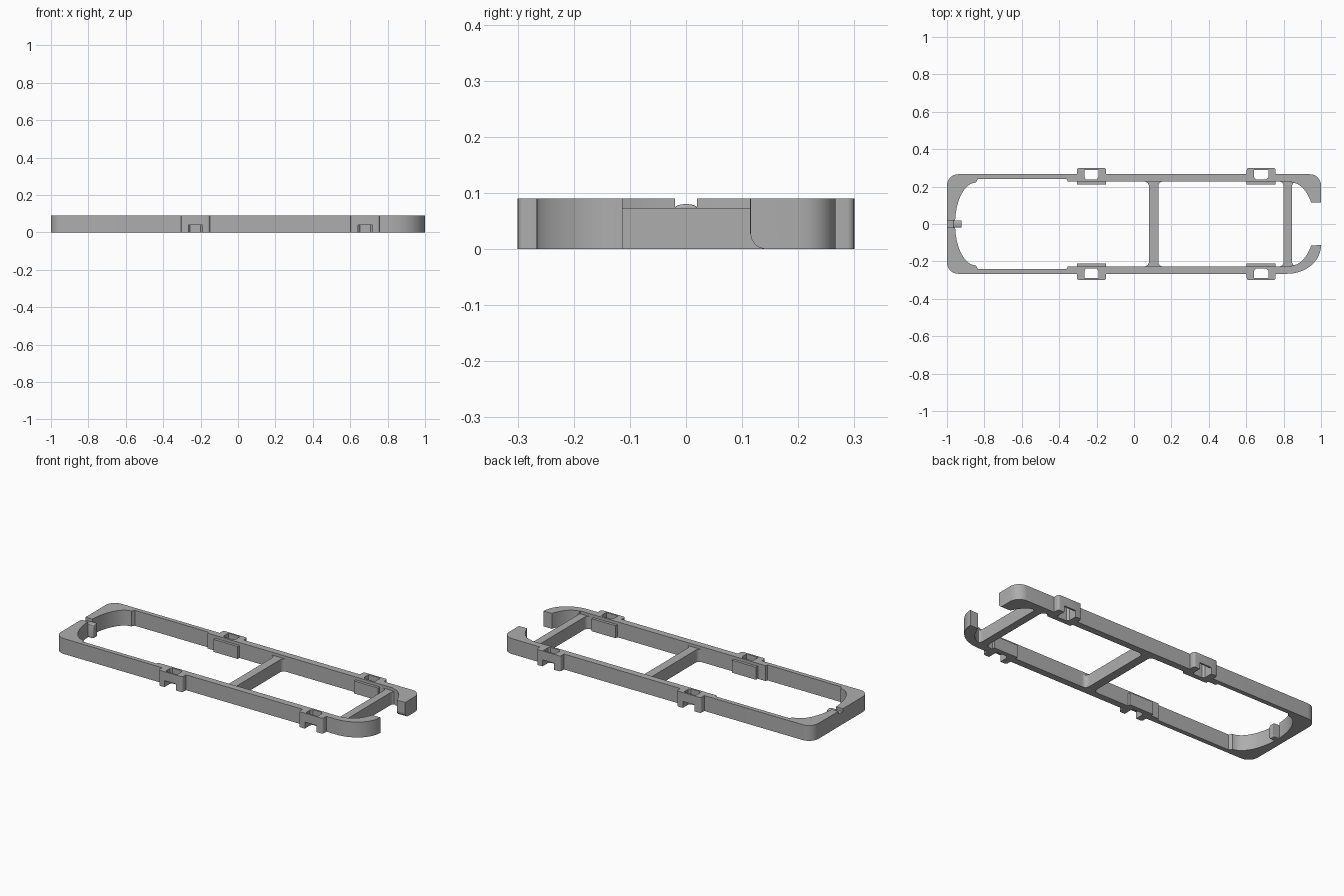
import bpy, bmesh
from math import sin, cos, pi, radians
from mathutils import Matrix

if "Cube" in bpy.data.objects:
    bpy.data.objects.remove(bpy.data.objects["Cube"])

H, BAR_H = 0.09, 0.073      # frame height, crossbar height
OUT, LUG, WALL = 0.266, 0.3, 0.227
LUGS = (-0.2275, 0.68)      # lug centres along x
grey = bpy.data.materials.new("plain_grey")
grey.use_nodes = True
grey.diffuse_color = (0.42, 0.42, 0.42, 1)
grey.node_tree.nodes["Principled BSDF"].inputs["Base Color"].default_value = (0.42, 0.42, 0.42, 1)


def arc(cx, cy, a, b, start, end, n=8):
    angles = [radians(start + (end - start) * i / n) for i in range(n + 1)]
    return [(cx + a * cos(t), cy + b * sin(t)) for t in angles]


def prism(name, outline, low, high, axis="z"):
    """Extrude a flat outline along z, or a (y, z) outline along x."""
    bm = bmesh.new()
    face = bm.faces.new([bm.verts.new((u, v, low)) for u, v in outline])
    up = bmesh.ops.extrude_face_region(bm, geom=[face])["geom"]
    bmesh.ops.translate(bm, vec=(0, 0, high - low),
                        verts=[v for v in up if isinstance(v, bmesh.types.BMVert)])
    if axis == "x":
        bm.transform(Matrix(((0, 0, 1, 0), (1, 0, 0, 0), (0, 1, 0, 0), (0, 0, 0, 1))))
    bmesh.ops.recalc_face_normals(bm, faces=bm.faces)
    mesh = bpy.data.meshes.new(name)
    bm.to_mesh(mesh)
    bm.free()
    mesh.materials.append(grey)
    ob = bpy.data.objects.new(name, mesh)
    bpy.context.collection.objects.link(ob)
    return ob


def rect(x0, x1, y0, y1):
    return [(x0, y0), (x1, y0), (x1, y1), (x0, y1)]


def smooth(ob):
    bpy.ops.object.select_all(action="DESELECT")
    ob.select_set(True)
    bpy.context.view_layer.objects.active = ob
    bpy.ops.object.shade_smooth_by_angle(angle=radians(30))


def lug_edge(cx):
    """Rounded bump on the back edge, from right to left."""
    w, r = 0.0775, 0.012
    return ([(cx + w, OUT)] + arc(cx + w - r, LUG - r, r, r, 0, 90, 4)
            + arc(cx - w + r, LUG - r, r, r, 90, 180, 4) + [(cx - w, OUT)])


def inner_end(cx, a, start, end):
    return arc(cx, 0, a, 0.222, start, end, 16)


def flip(points):
    return [(x, -y) for x, y in reversed(points)]


# Frame: one open outline, outer edge then inner edge
back = lug_edge(LUGS[1]) + lug_edge(LUGS[0]) + arc(-0.94, OUT - 0.06, 0.06, 0.06, 90, 180)
outer = ([(1, 0.115)] + arc(0.94, OUT - 0.06, 0.06, 0.06, 0, 90) + back
         + flip(back) + arc(0.82, -0.113, 0.18, OUT - 0.113, -90, 0, 16))
side = [(0.84, -WALL), (-0.355, -WALL), (-0.36, -0.24), (-0.835, -0.24), (-0.845, -0.222)]
inner = (inner_end(0.84, 0.125, -31, -88) + side + inner_end(-0.845, 0.112, 268, 92)
         + flip(side) + inner_end(0.84, 0.125, 88, 31))
frame = prism("frame", outer + inner, 0, H)

# Cutters: lug sockets, outer slots, latch notch and rounded hook tips
cutters = []
for cx in LUGS:
    for s in (-1, 1):
        hole = [(cx - 0.038, 0.29), (cx - 0.038, 0.25), (cx - 0.028, 0.238),
                (cx + 0.028, 0.238), (cx + 0.038, 0.25), (cx + 0.038, 0.29)]
        cutters.append(prism("socket_cutter", [(x, s * y) for x, y in hole], -0.1, 0.2))
        cutters.append(prism("slot_cutter", rect(cx - 0.038, cx + 0.038, s * 0.27, s * 0.35),
                             -0.1, 0.038))
cutters.append(prism("notch_cutter", rect(-1.1, -0.9, -0.02, 0.02), BAR_H, 0.2))
for s in (-1, 1):
    tip = [(0.1, -0.01), (0.143, -0.01)] + arc(0.143, 0.028, 0.028, 0.028, 270, 180) + [(0.1, 0.028)]
    cutters.append(prism("tip_cutter", [(s * y, z) for y, z in tip], 0.9, 1.1, "x"))

bpy.context.view_layer.objects.active = frame
for cutter in cutters:
    cutter.hide_render = True
    mod = frame.modifiers.new("cut", "BOOLEAN")
    mod.operation, mod.solver, mod.object = "DIFFERENCE", "EXACT", cutter
    bpy.ops.object.modifier_apply(modifier=mod.name)
for cutter in cutters:
    bpy.data.objects.remove(cutter)
smooth(frame)

# Pads on the inside of the walls, behind each lug
for name, cx in zip(("left_end", "right_end"), LUGS):
    for place, s in (("front", -1), ("back", 1)):
        prism(f"{name}_{place}_pad", rect(cx - 0.0775, cx + 0.0775, s * 0.211, s * 0.23), 0, BAR_H)

# Crossbars with filleted ends
for name, x0, x1 in (("middle_crossbar", 0.08, 0.13), ("end_crossbar", 0.8, 0.845)):
    r = 0.025
    end = ([(x1 + r, WALL + 0.008)] + [(x0 - r, WALL + 0.008)]
           + arc(x0 - r, WALL - r, r, r, 90, 0))
    end = arc(x1 + r, WALL - r, r, r, 180, 90) + end
    smooth(prism(name, end + flip(end), 0, BAR_H))

# Latch tab with a domed top and rounded nose
dome = [(-0.02, 0), (0.02, 0)] + arc(0, BAR_H, 0.02, 0.007, 0, 180, 10)
tab = prism("latch_tab", dome, -0.965, -0.922, "x")
bevel = tab.modifiers.new("rounded_nose", "BEVEL")
bevel.width, bevel.segments, bevel.limit_method = 0.006, 3, "ANGLE"
bevel.angle_limit = radians(60)
smooth(tab)
